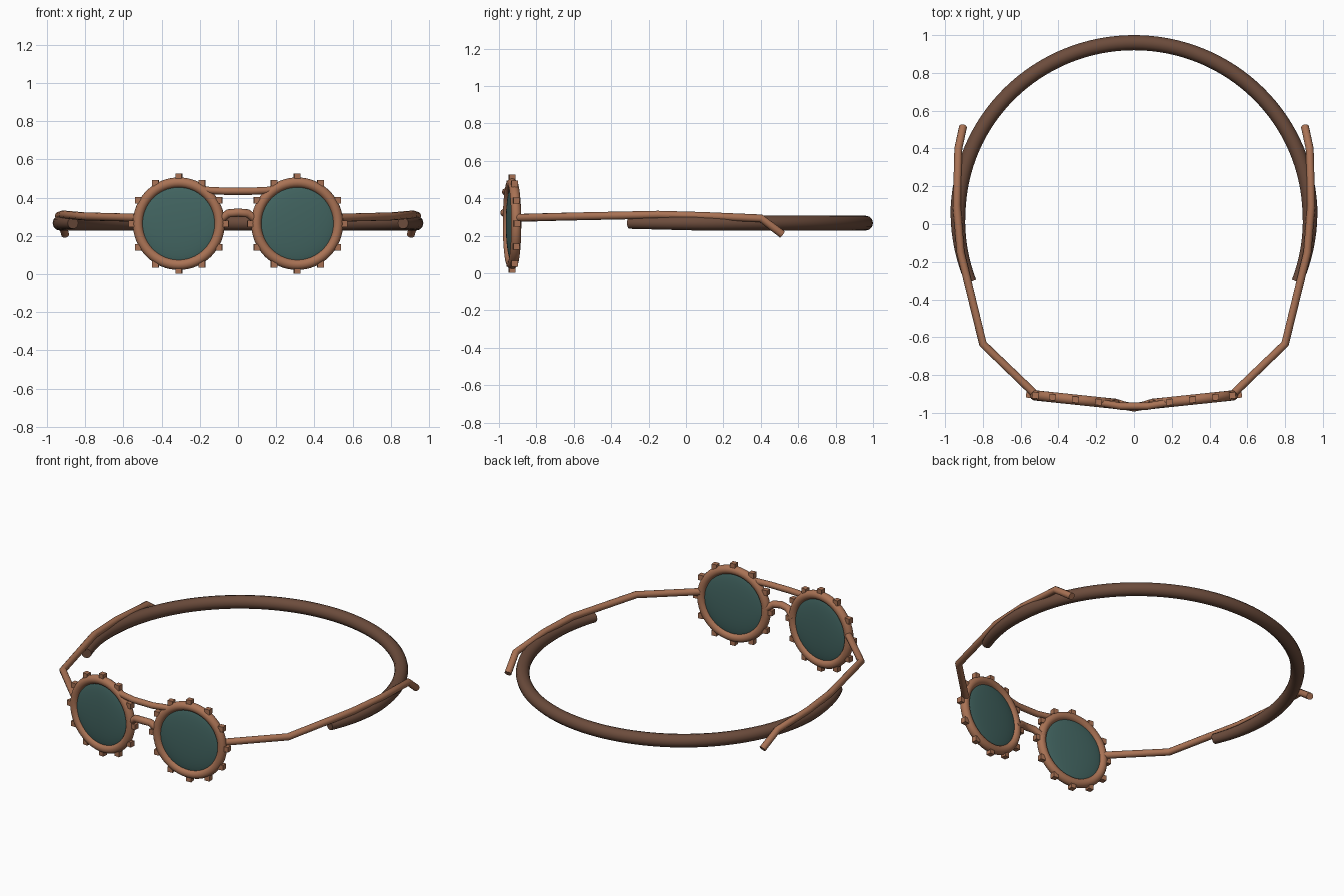
import bpy
from math import sin, cos, pi, radians
from mathutils import Matrix, Vector

if "Cube" in bpy.data.objects:
    bpy.data.objects.remove(bpy.data.objects["Cube"])


def material(name, rgb):
    m = bpy.data.materials.new(name)
    m.diffuse_color = (*rgb, 1)
    m.use_nodes = True
    m.node_tree.nodes["Principled BSDF"].inputs["Base Color"].default_value = m.diffuse_color
    return m


COPPER = material("copper", (0.40, 0.17, 0.09))
LEATHER = material("leather", (0.15, 0.072, 0.045))
GLASS = material("teal_glass", (0.055, 0.13, 0.12))


def finish(name, mat, smooth=True):
    ob = bpy.context.object
    ob.name = name
    ob.data.materials.clear()
    ob.data.materials.append(mat)
    if smooth:
        bpy.ops.object.shade_smooth_by_angle(angle=radians(40))
    return ob


def tube(name, points, radius, mat, taper=None):
    """Round, capped tube along a polyline; taper scales the radius per point."""
    cu = bpy.data.curves.new(name, 'CURVE')
    cu.dimensions = '3D'
    cu.bevel_depth = radius
    cu.bevel_resolution = 4
    cu.use_fill_caps = True
    sp = cu.splines.new('POLY')
    sp.points.add(len(points) - 1)
    for i, p in enumerate(points):
        sp.points[i].co = (*p, 1)
        sp.points[i].radius = taper[i] if taper else 1
    ob = bpy.data.objects.new(name, cu)
    bpy.context.collection.objects.link(ob)
    bpy.ops.object.select_all(action='DESELECT')
    ob.select_set(True)
    bpy.context.view_layer.objects.active = ob
    bpy.ops.object.convert(target='MESH')
    return finish(name, mat)


for side, s in (("left", -1), ("right", 1)):
    # Each eyepiece is turned slightly outwards to follow the face
    place = Matrix.Translation((s * 0.31, -0.93, 0.264)) @ Matrix.Rotation(s * radians(6), 4, 'Z')
    upright = place @ Matrix.Rotation(pi / 2, 4, 'X')

    # Round rim
    bpy.ops.mesh.primitive_torus_add(major_radius=0.215, minor_radius=0.027,
                                     major_segments=64, minor_segments=16)
    finish(side + "_rim", COPPER).matrix_world = upright

    # Domed lens
    bpy.ops.mesh.primitive_uv_sphere_add(segments=48, ring_count=24, radius=1)
    lens = finish(side + "_lens", GLASS)
    lens.matrix_world = upright @ Matrix.Diagonal((0.205, 0.205, 0.026, 1))

    # Square studs around the rim
    for i in range(12):
        a = i * pi / 6
        bpy.ops.mesh.primitive_cube_add(size=0.033)
        stud = finish(f"{side}_stud_{i + 1}", COPPER, smooth=False)
        stud.matrix_world = place @ Matrix.Translation((0.246 * cos(a), 0, 0.246 * sin(a)))

    # Temple arm with a hooked tip
    arm = [(0.53, -0.895, 0.295), (0.80, -0.635, 0.302), (0.918, -0.15, 0.312),
           (0.938, 0.10, 0.305), (0.93, 0.40, 0.293), (0.905, 0.515, 0.207)]
    tube(side + "_temple_arm", [(s * x, y, z) for x, y, z in arm], 0.021, COPPER)

# Straight upper brow bar
tube("brow_bar", [(-0.19, -0.945, 0.44), (-0.07, -0.965, 0.434), (0.07, -0.965, 0.434),
                  (0.19, -0.945, 0.44)], 0.019, COPPER)

# Arched nose bridge
tube("nose_bridge", [(-0.105, -0.945, 0.275), (-0.05, -0.962, 0.318), (0, -0.971, 0.322),
                     (0.05, -0.962, 0.318), (0.105, -0.945, 0.275)], 0.022, COPPER)

# Leather strap around the back of the head, thinner at its open ends
N = 80
start, end = radians(-22), radians(202)
path, taper = [], []
for i in range(N + 1):
    t = i / N
    a = start + (end - start) * t
    path.append((0.932 * cos(a), 0.04 + 0.92 * sin(a), 0.267))
    taper.append(min(1, 0.75 + 2.2 * min(t, 1 - t)))
tube("head_strap", path, 0.04, LEATHER, taper)
